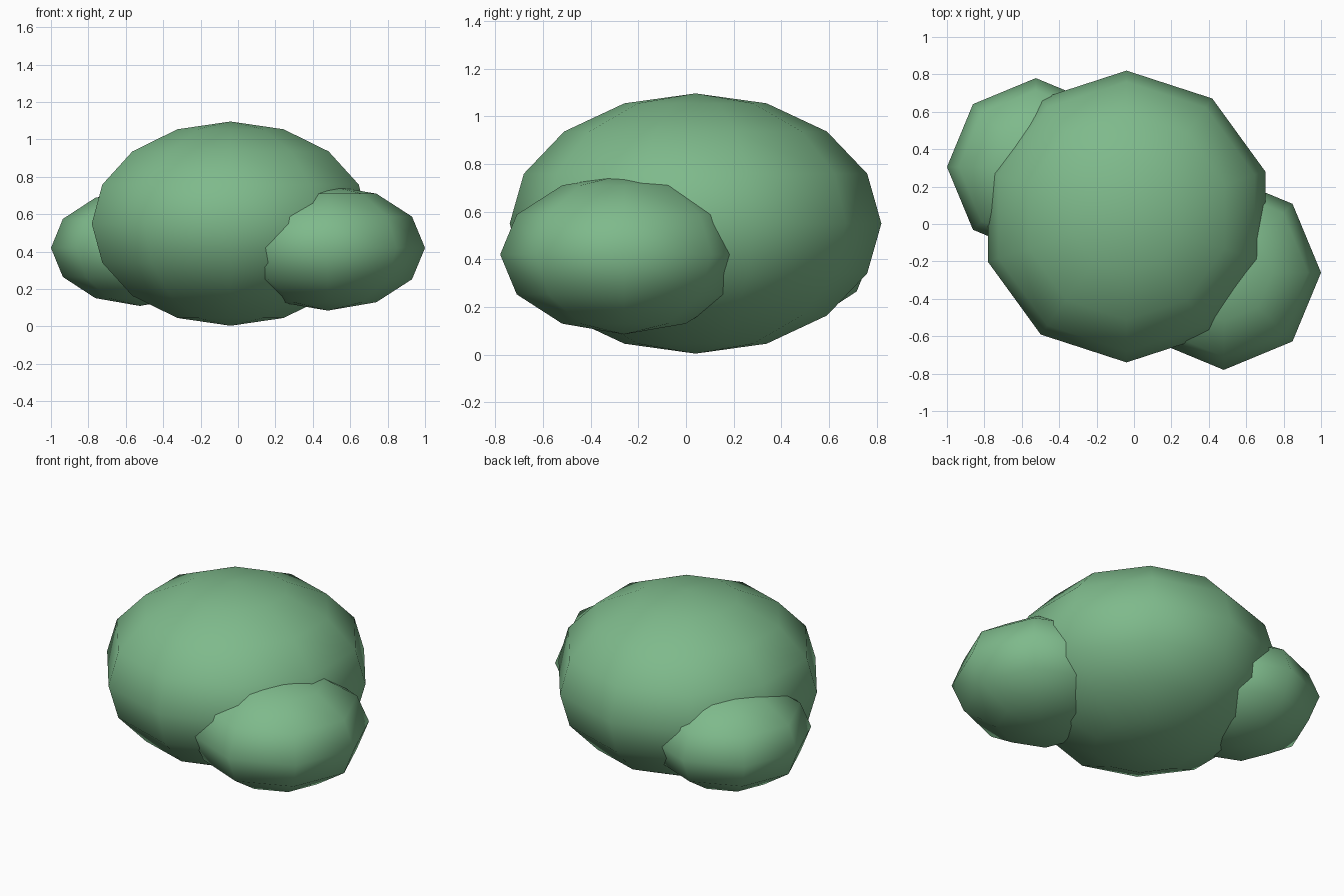
import bpy

cube = bpy.data.objects.get("Cube")
if cube:
    bpy.data.objects.remove(cube, do_unlink=True)

# Single foliage colour
leaf = bpy.data.materials.new("leaf_green")
leaf.use_nodes = True
colour = (0.21, 0.49, 0.26, 1.0)
leaf.diffuse_color = colour
leaf.node_tree.nodes["Principled BSDF"].inputs["Base Color"].default_value = colour


def clump(name, centre, radius, height, segments, rings):
    """Smooth, low-poly squashed ball of foliage."""
    bpy.ops.mesh.primitive_uv_sphere_add(
        segments=segments, ring_count=rings, radius=1, location=centre)
    ball = bpy.context.object
    ball.name = name
    ball.scale = (radius, radius, height)
    bpy.ops.object.transform_apply(location=False, rotation=False, scale=True)
    bpy.ops.object.shade_smooth()
    ball.data.materials.append(leaf)
    return ball


# Large middle clump with a smaller one at two opposite corners
clump("main_clump", (-0.04, 0.04, 0.55), 0.78, 0.546, 10, 8)
clump("front_left_clump", (0.48, -0.26, 0.42), 0.52, 0.335, 8, 6)
clump("back_right_clump", (-0.525, 0.305, 0.42), 0.475, 0.31, 8, 6)
